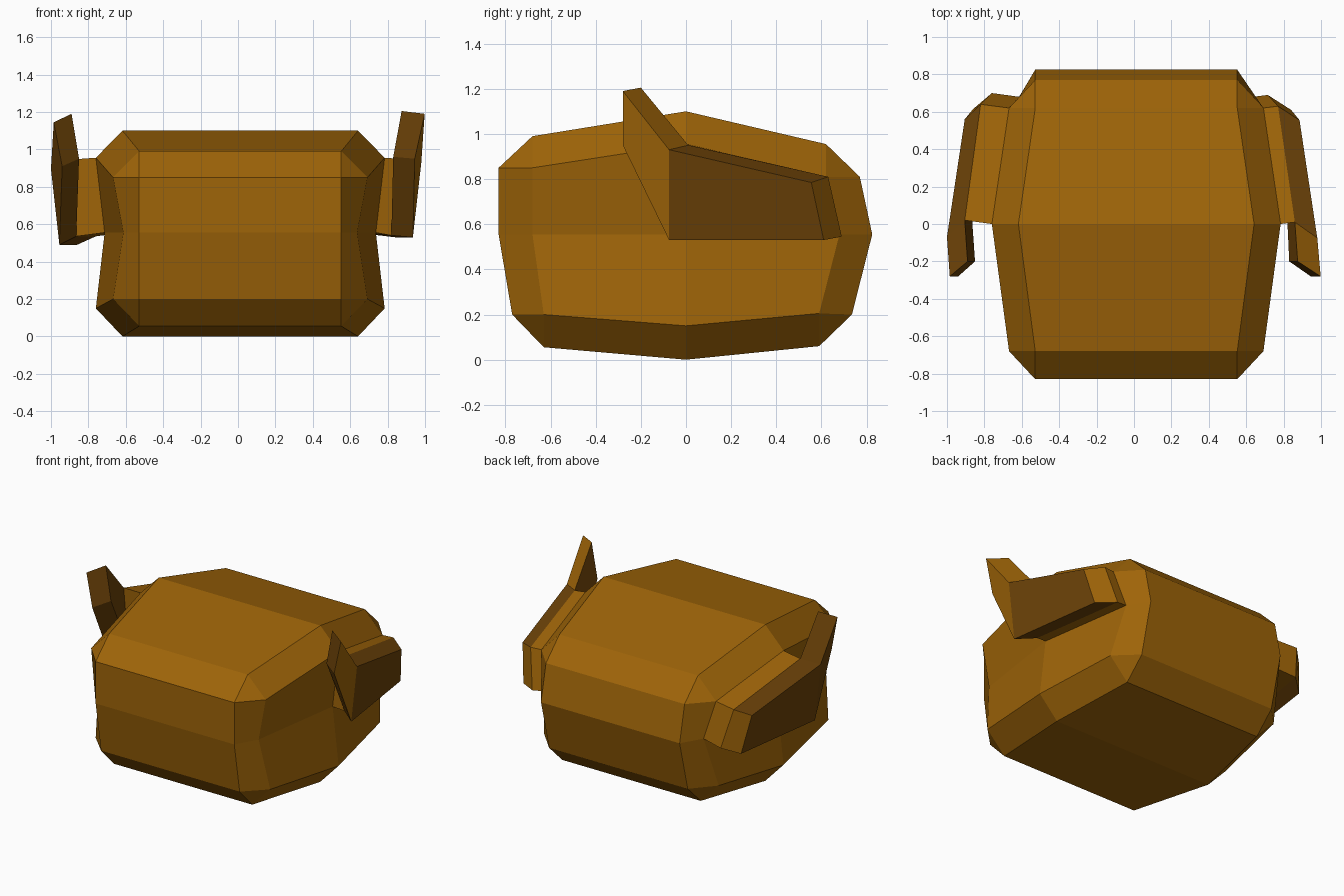
import bpy, bmesh

cube = bpy.data.objects.get("Cube")
if cube:
    bpy.data.objects.remove(cube, do_unlink=True)


def make_material(name, colour):
    mat = bpy.data.materials.new(name)
    mat.use_nodes = True
    mat.diffuse_color = colour
    bsdf = mat.node_tree.nodes["Principled BSDF"]
    bsdf.inputs["Base Color"].default_value = colour
    bsdf.inputs["Roughness"].default_value = 0.8
    return mat


MATERIALS = [make_material("warm brown", (0.345, 0.128, 0.0025, 1)),
             make_material("dark brown", (0.15, 0.055, 0.0025, 1))]

CX = 0.012  # middle of the body


def loft(bm, rings):
    """Join closed rings of points with quads; returns the faces in order."""
    loops = [[bm.verts.new(p) for p in ring] for ring in rings]
    faces = []
    for a, b in zip(loops, loops[1:]):
        for i in range(len(a)):
            j = (i + 1) % len(a)
            faces.append(bm.faces.new((a[i], a[j], b[j], b[i])))
    return loops, faces


def finish(bm, name):
    bmesh.ops.remove_doubles(bm, verts=bm.verts, dist=0.0005)
    bmesh.ops.dissolve_degenerate(bm, edges=bm.edges, dist=0.0005)
    bmesh.ops.recalc_face_normals(bm, faces=bm.faces)
    mesh = bpy.data.meshes.new(name)
    for mat in MATERIALS:
        mesh.materials.append(mat)
    bm.to_mesh(mesh)
    bm.free()
    bpy.context.collection.objects.link(bpy.data.objects.new(name, mesh))


# Body: half rings from top edge, down the side, to bottom edge; end rings
# collapse their corners so that the bevels finish in triangles
END = (0.54, 0.54, 0.54, 0.54, 0.54)
NEAR = (0.54, 0.68, 0.625, 0.68, 0.54)
MID = (0.63, 0.772, 0.725, 0.772, 0.63)
sections = [
    (END, (-0.83, -0.83, -0.83, -0.77, -0.77), (0.85, 0.85, 0.555, 0.2, 0.2)),
    (NEAR, (-0.68, -0.68, -0.68, -0.63, -0.63), (0.99, 0.85, 0.555, 0.2, 0.055)),
    (MID, (0, 0, 0, 0, 0), (1.1, 0.955, 0.555, 0.15, 0)),
    (NEAR, (0.62, 0.62, 0.68, 0.59, 0.59), (0.955, 0.81, 0.555, 0.205, 0.06)),
    (END, (0.77, 0.77, 0.825, 0.735, 0.735), (0.81, 0.81, 0.555, 0.2, 0.2)),
]
rings = []
for section in sections:
    half = list(zip(*section))
    rings.append([(CX + x, y, z) for x, y, z in half]
                 + [(CX - x, y, z) for x, y, z in reversed(half)])
bm = bmesh.new()
loops, _ = loft(bm, rings)
# end panels, one quad above and one below the middle line
for v in (loops[0], loops[-1]):
    bm.faces.new((v[1], v[2], v[7], v[8]))
    bm.faces.new((v[2], v[3], v[6], v[7]))
finish(bm, "body")


# Arms: slab growing from the side, then an outer slab, then a raised blade.
# Ring order: top front, top back, bottom back, bottom front
def arm(name, side, slab, outer, tip, blade_dark):
    root = [(CX * side + x, y, z) for x, y, z in
            ((0.772, 0, 0.955), (0.68, 0.62, 0.81),
             (0.625, 0.68, 0.555), (0.725, 0, 0.555))]
    base = [slab[0], outer[0], outer[3], slab[3]]
    root, slab, outer, base, tip = (
        [(side * x, y, z) for x, y, z in ring]
        for ring in (root, slab, outer, base, tip))
    bm = bmesh.new()
    loops, faces = loft(bm, [root, slab, outer])
    cap = bm.faces.new(loops[-1])
    top, back, bottom, front = faces[4:]
    bm.faces.remove(front)  # the blade grows from here
    loops, blade = loft(bm, [base, tip])
    blade.append(bm.faces.new(loops[-1]))
    # dark paint on the outer slab and on the chosen blade faces
    for face in [cap, top, bottom] + [blade[i] for i in blade_dark]:
        face.material_index = 1
    finish(bm, name)


# Blade faces: 0 top, 1 outer side, 2 underside, 3 inner side, 4 tip
arm("left_arm", 1,
    slab=[(0.86, 0.01, 0.95), (0.77, 0.63, 0.81),
          (0.715, 0.69, 0.545), (0.82, 0.015, 0.54)],
    outer=[(0.98, -0.075, 0.93), (0.885, 0.555, 0.785),
           (0.84, 0.61, 0.53), (0.935, -0.075, 0.53)],
    tip=[(0.875, -0.2, 1.205), (0.998, -0.28, 1.19),
         (0.945, -0.28, 0.95), (0.83, -0.2, 0.96)],
    blade_dark=(2, 3, 4))
arm("right_arm", -1,
    slab=[(0.905, 0.02, 0.945), (0.82, 0.64, 0.8),
          (0.76, 0.7, 0.535), (0.865, 0.015, 0.535)],
    outer=[(1.0, -0.07, 0.895), (0.905, 0.56, 0.75),
           (0.86, 0.615, 0.49), (0.955, -0.07, 0.49)],
    tip=[(0.89, -0.2, 1.19), (0.985, -0.28, 1.145),
         (0.94, -0.28, 0.91), (0.85, -0.2, 0.95)],
    blade_dark=(0, 1, 2, 3, 4))
